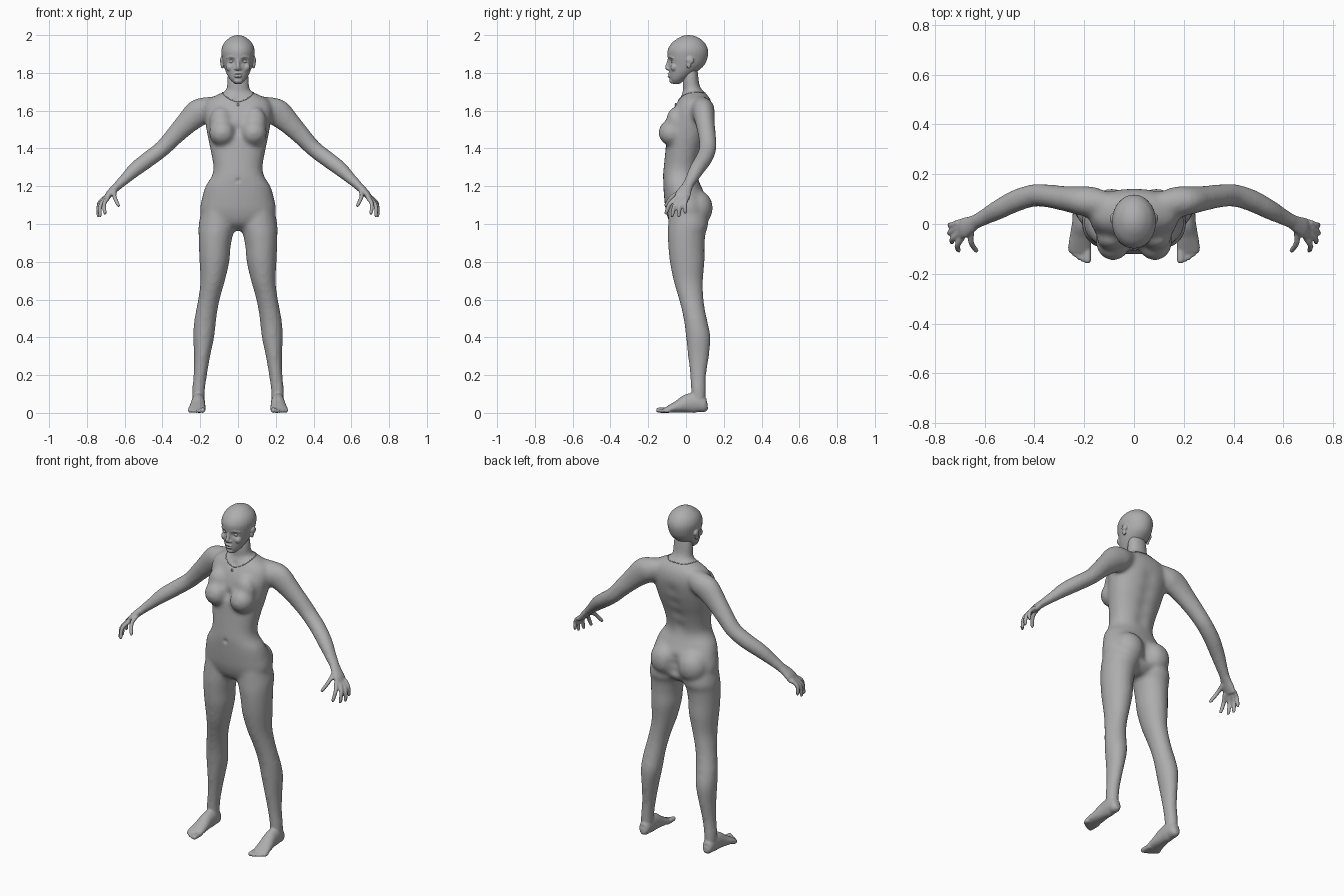
import bpy, bmesh, math
from mathutils import Vector, Matrix

if "Cube" in bpy.data.objects:
    bpy.data.objects.remove(bpy.data.objects["Cube"])

skin = bpy.data.materials.new("plain_grey")
GREY = (0.42, 0.42, 0.42, 1)
skin.use_nodes = True
skin.diffuse_color = GREY
skin.node_tree.nodes["Principled BSDF"].inputs["Base Color"].default_value = GREY


def smooth_rows(rows, steps=5):
    """Catmull-Rom interpolation of tuples."""
    out = []
    for i in range(len(rows) - 1):
        p = [rows[max(0, min(len(rows) - 1, i + k))] for k in (-1, 0, 1, 2)]
        for s in range(steps):
            t = s / steps
            out.append([b + t / 2 * (c - a + t * (2*a - 5*b + 4*c - d + t * (3*(b - c) + d - a)))
                        for a, b, c, d in zip(*p)])
    return out + [list(rows[-1])]


def skin_rings(bm, rings, power=2.0, n=32):
    """Closed surface through rings of (centre, u, v)."""
    def spread(c):
        return math.copysign(abs(c) ** (2 / power), c)
    loops = []
    for c, u, v in rings:
        angles = [2 * math.pi * k / n for k in range(n)]
        loops.append([bm.verts.new(c + u * spread(math.cos(a)) + v * spread(math.sin(a))) for a in angles])
    for lo, hi in zip(loops, loops[1:]):
        for k in range(n):
            bm.faces.new((lo[k], lo[k - 1], hi[k - 1], hi[k]))
    bm.faces.new(loops[0])
    bm.faces.new(loops[-1][::-1])


def stack(bm, rows, sides=(1,), power=2.0):
    """Level rings: (z, x centre, half width, front y, back y)."""
    for s in sides:
        skin_rings(bm, [(Vector((s * x, (f + b) / 2, z)), Vector((w, 0, 0)), Vector((0, (b - f) / 2, 0)))
                        for z, x, w, f, b in smooth_rows(rows)], power)


def tube(bm, rows, ref, sides=(1, -1)):
    """Rings square to a path: (x, y, z, radius along ref, other radius)."""
    rows = smooth_rows(rows)
    for s in sides:
        pts = [Vector((s * r[0], r[1], r[2])) for r in rows]
        rings = []
        for i, r in enumerate(rows):
            t = (pts[min(i + 1, len(pts) - 1)] - pts[max(i - 1, 0)]).normalized()
            u = (Vector(ref) - t * t.dot(Vector(ref))).normalized()
            rings.append((pts[i], u * r[3], t.cross(u) * r[4]))
        skin_rings(bm, rings, n=20)


def ball(bm, pos, radii, sides=(1, -1)):
    for s in sides:
        m = Matrix.Translation((s * pos[0], pos[1], pos[2])) @ Matrix.Diagonal((*radii, 1))
        bmesh.ops.create_uvsphere(bm, u_segments=32, v_segments=20, radius=1, matrix=m)


def finish(name, bm):
    bmesh.ops.recalc_face_normals(bm, faces=bm.faces)
    for f in bm.faces:
        f.smooth = True
    me = bpy.data.meshes.new(name)
    bm.to_mesh(me)
    bm.free()
    me.materials.append(skin)
    ob = bpy.data.objects.new(name, me)
    bpy.context.collection.objects.link(ob)
    return ob


def fuse(name, bm, voxel, rounds):
    """Blend overlapping parts into a single smooth skin."""
    ob = finish(name, bm)
    mod = ob.modifiers.new("blend", "REMESH")
    mod.mode, mod.voxel_size, mod.use_smooth_shade = "VOXEL", voxel, True
    mod = ob.modifiers.new("soften", "SMOOTH")
    mod.factor, mod.iterations = 0.5, rounds
    dg = bpy.context.evaluated_depsgraph_get()
    me = bpy.data.meshes.new_from_object(ob.evaluated_get(dg))
    ob.modifiers.clear()
    ob.data = me
    me.materials.clear()
    me.materials.append(skin)
    me.polygons.foreach_set("use_smooth", [True] * len(me.polygons))
    return ob


def dent(ob, spots):
    """Push soft dents: (position, radius, y shift), mirrored in x."""
    for v in ob.data.vertices:
        p = Vector((abs(v.co.x), v.co.y, v.co.z))
        for pos, r, dy in spots:
            d = (p - Vector(pos)).length_squared / (r * r)
            if d < 6:
                v.co.y += dy * math.exp(-d)


X, Y = (1, 0, 0), (0, 1, 0)
core = bmesh.new()
# torso and neck
stack(core, [(0.965, 0, .06, -.03, .06), (1.0, 0, .15, -.08, .10), (1.06, 0, .2, -.105, .118),
             (1.13, 0, .192, -.115, .112), (1.2, 0, .172, -.12, .08), (1.25, 0, .14, -.122, .062),
             (1.3, 0, .13, -.118, .065), (1.38, 0, .143, -.11, .085), (1.45, 0, .158, -.103, .11),
             (1.53, 0, .172, -.09, .133), (1.6, 0, .18, -.07, .142), (1.65, 0, .165, -.045, .133),
             (1.68, 0, .12, -.025, .115), (1.705, 0, .06, -.01, .09)], power=2.25)
stack(core, [(1.62, 0, .09, -.04, .12), (1.68, 0, .068, -.018, .1), (1.73, 0, .06, -.018, .074),
             (1.78, 0, .058, -.015, .066), (1.83, 0, .05, 0, .06)])
# breasts and buttocks
ball(core, (.083, -.073, 1.483), (.07, .073, .07))
ball(core, (.09, -.055, 1.54), (.06, .05, .08))
ball(core, (.09, .058, 1.085), (.088, .084, .095))
# legs
stack(core, [(1.09, .105, .085, -.09, .1), (1.0, .11, .098, -.095, .118), (.95, .117, .092, -.097, .104),
             (.88, .123, .084, -.094, .098), (.8, .125, .079, -.086, .098), (.7, .134, .065, -.066, .09),
             (.62, .15, .058, -.043, .092), (.55, .164, .057, -.024, .1), (.48, .175, .058, -.01, .115),
             (.4, .182, .056, 0, .13), (.3, .19, .043, .01, .122), (.2, .2, .036, .022, .107),
             (.12, .209, .034, .025, .105), (.05, .21, .033, .03, .105)], sides=(1, -1))
# arms
tube(core, [(.1, .075, 1.63, .05, .05), (.17, .088, 1.605, .062, .068), (.215, .094, 1.585, .058, .073),
            (.275, .102, 1.53, .051, .06), (.34, .112, 1.463, .047, .05), (.4, .115, 1.4, .046, .044),
            (.47, .095, 1.346, .045, .043), (.54, .06, 1.293, .041, .04), (.6, .028, 1.237, .034, .03),
            (.645, .005, 1.195, .03, .024)], Y)
core_ob = fuse("core", core, .012, 6)

body = bmesh.new()
body.from_mesh(core_ob.data)
bpy.data.objects.remove(core_ob)
# palms
tube(body, [(.625, .016, 1.213, .026, .024), (.655, -.002, 1.185, .034, .021),
            (.682, -.015, 1.157, .041, .019), (.7, -.022, 1.132, .04, .013)], Y)
# fingers: knuckle, tip
for k, t in [((.687, -.05, 1.14), (.706, -.11, 1.052)), ((.7, -.034, 1.136), (.733, -.076, 1.038)),
             ((.706, -.014, 1.134), (.743, -.04, 1.038)), ((.704, .006, 1.14), (.742, -.004, 1.058)),
             ((.652, -.022, 1.175), (.632, -.113, 1.093))]:
    k, t = Vector(k), Vector(t)
    mid = k.lerp(t, .5) + Vector((.012, -.006, .01))
    tube(body, [(*k, .0125, .0125), (*mid, .0115, .0115), (*k.lerp(t, .93), .0095, .0095),
                (*t, .004, .004)], Y)
# feet and toes
tube(body, [(.21, .115, .035, .012, .016), (.21, .1, .036, .029, .034), (.21, .06, .052, .035, .052),
            (.211, .01, .05, .037, .05), (.214, -.04, .034, .042, .034), (.218, -.085, .021, .046, .021),
            (.221, -.115, .013, .042, .012)], X)
for i in range(5):
    x = .187 + .0168 * i
    r = .0145 if i == 0 else .0105
    tip = -.158 + .004 * i + .0015 * i * i
    tube(body, [(x, -.085, r, r, r), (x, tip + .02, r, r, r), (x, tip + .006, r, r * .9, r * .85),
                (x, tip, r, r * .4, r * .4)], X)
body_ob = fuse("body", body, .006, 3)
dent(body_ob, [((0, -.122, 1.23), .012, .007), ((0, .14, 1.04), .03, -.03), ((0, .14, 1.085), .03, -.03),
               ((0, .125, 1.125), .03, -.012), ((0, -.1, 1.5), .03, .012), ((0, -.04, 1.66), .02, .008)]
     + [((0, .07 + .2 * i * .08, 1.3 + .08 * i), .04, -.008) for i in range(4)])

# head
head = bmesh.new()
stack(head, [(1.742, 0, .018, -.07, -.035), (1.765, 0, .042, -.085, 0), (1.8, 0, .062, -.09, .05),
             (1.84, 0, .076, -.092, .096), (1.88, 0, .085, -.097, .114), (1.92, 0, .088, -.097, .117),
             (1.955, 0, .076, -.078, .102), (1.982, 0, .05, -.045, .074), (1.995, 0, .026, -.018, .045),
             (2.0, 0, .006, .005, .02)])
# brows, cheeks, nose, lips, chin, ears
tube(head, [(.01, -.09, 1.88, .007, .007), (.035, -.083, 1.885, .008, .008), (.06, -.062, 1.879, .006, .006)], X)
ball(head, (.043, -.062, 1.83), (.021, .02, .022))
tube(head, [(0, -.089, 1.88, .008, .006), (0, -.095, 1.852, .009, .008), (0, -.1, 1.829, .012, .01),
            (0, -.093, 1.816, .011, .006)], X, sides=(1,))
ball(head, (.012, -.092, 1.822), (.008, .01, .007))
ball(head, (0, -.09, 1.794), (.021, .009, .0055), sides=(1,))
ball(head, (0, -.089, 1.781), (.019, .0095, .0065), sides=(1,))
ball(head, (0, -.072, 1.758), (.023, .016, .015), sides=(1,))
ball(head, (.086, .022, 1.866), (.01, .021, .02))
ball(head, (.083, .015, 1.845), (.009, .013, .022))
head_ob = fuse("head", head, .0035, 3)
dent(head_ob, [((.034, -.088, 1.862), .016, .013), ((.098, .02, 1.86), .008, .006)]
     + [((x, -.1, 1.7878), .005, .006) for x in (0, .007, .014)])

# eyes
eyes = bmesh.new()
ball(eyes, (.034, -.064, 1.861), (.017, .016, .012))
finish("eyes", eyes)

# necklace resting on the skin, with a pendant
curve = bpy.data.curves.new("necklace", "CURVE")
curve.dimensions, curve.bevel_depth, curve.bevel_resolution = "3D", .0025, 2
spline = curve.splines.new("POLY")
COUNT = 48
spline.points.add(COUNT - 1)
spline.use_cyclic_u = True
for i, p in enumerate(spline.points):
    a = 2 * math.pi * i / COUNT
    guess = Vector((.078 * math.cos(a), .04 + .09 * math.sin(a), 1.69 + .035 * math.sin(a)))
    p.co = (*body_ob.closest_point_on_mesh(guess)[1], 1)
curve.materials.append(skin)
bpy.context.collection.objects.link(bpy.data.objects.new("necklace", curve))
pendant = bmesh.new()
ball(pendant, body_ob.closest_point_on_mesh(Vector((0, -.07, 1.64)))[1], (.006, .005, .011), sides=(1,))
finish("pendant", pendant)
